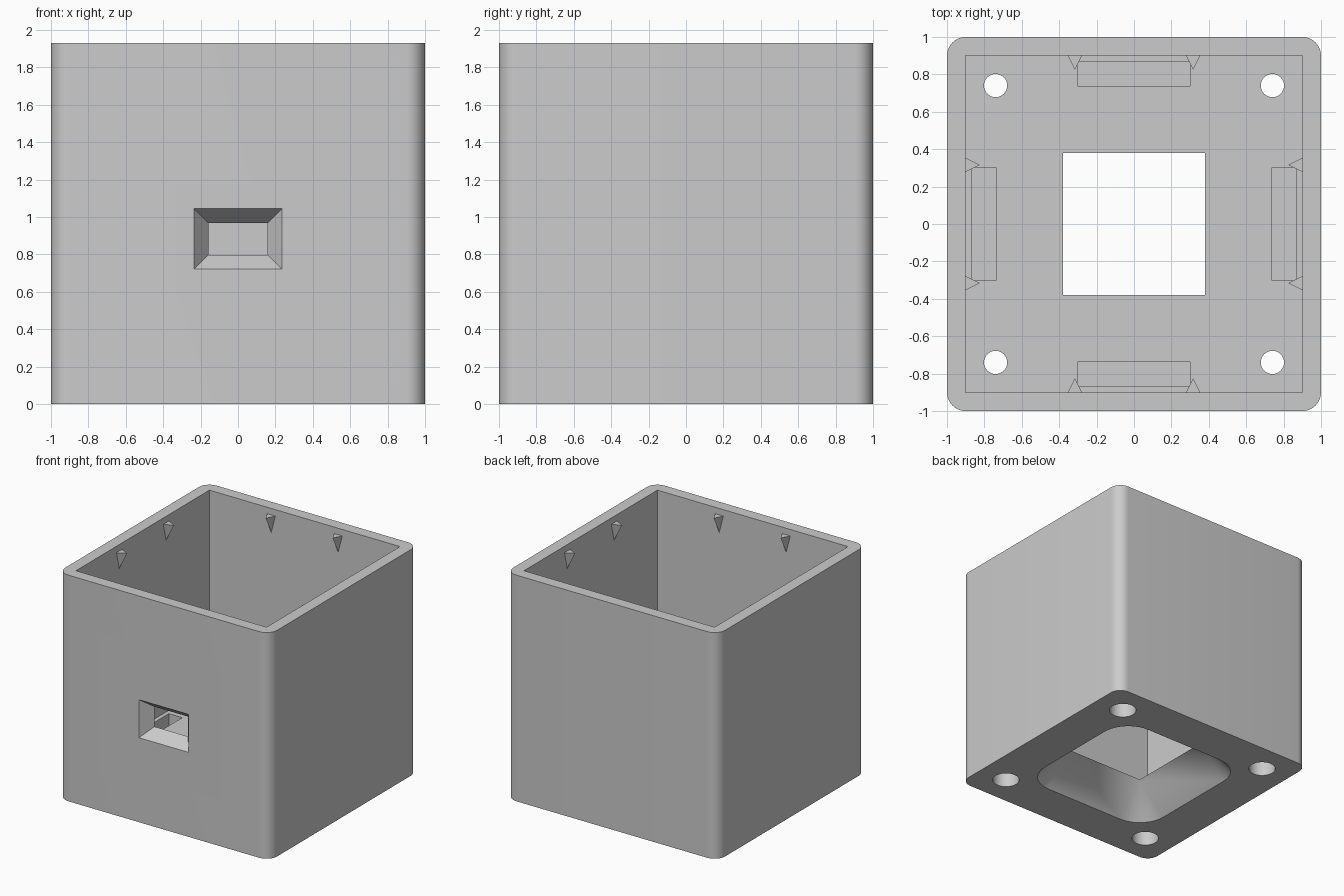
import bpy, bmesh
from math import cos, sin, pi, radians
from mathutils import Matrix, Vector

cube = bpy.data.objects.get("Cube")
if cube:
    bpy.data.objects.remove(cube, do_unlink=True)

HEIGHT, FLOOR, INNER = 1.93, 0.26, 0.9

grey = bpy.data.materials.new("plain grey")
grey.use_nodes = True
colour = (0.6, 0.6, 0.6, 1)
grey.diffuse_color = colour
grey.node_tree.nodes["Principled BSDF"].inputs["Base Color"].default_value = colour


def hull(name, points):
    """Convex solid around the points."""
    bm = bmesh.new()
    for p in points:
        bm.verts.new(p)
    bmesh.ops.convex_hull(bm, input=bm.verts)
    bmesh.ops.dissolve_limit(bm, angle_limit=0.001, verts=bm.verts, edges=bm.edges)
    bmesh.ops.recalc_face_normals(bm, faces=bm.faces)
    mesh = bpy.data.meshes.new(name)
    bm.to_mesh(mesh)
    bm.free()
    mesh.materials.append(grey)
    obj = bpy.data.objects.new(name, mesh)
    bpy.context.collection.objects.link(obj)
    return obj


def rounded(half, radius, z, steps=10):
    """Outline of a rounded square."""
    c = half - radius
    return [(sx * (c + radius * cos(i * pi / 2 / steps)),
             sy * (c + radius * sin(i * pi / 2 / steps)), z)
            for sx in (-1, 1) for sy in (-1, 1) for i in range(steps + 1)]


def rect(x0, x1, y0, y1, z):
    return [(x, y, z) for x in (x0, x1) for y in (y0, y1)]


def disc(x, y, r, z, n=32):
    return [(x + r * cos(2 * pi * i / n), y + r * sin(2 * pi * i / n), z) for i in range(n)]


def cut(target, cutter):
    mod = target.modifiers.new("cut", "BOOLEAN")
    mod.operation, mod.solver, mod.object = "DIFFERENCE", "EXACT", cutter
    bpy.context.view_layer.objects.active = target
    bpy.ops.object.modifier_apply(modifier=mod.name)
    bpy.data.objects.remove(cutter, do_unlink=True)


# Box with rounded upright corners and an open top
box = hull("box", rounded(1, 0.1, 0) + rounded(1, 0.1, HEIGHT))
cut(box, hull("cavity", rect(-INNER, INNER, -INNER, INNER, FLOOR)
              + rect(-INNER, INNER, -INNER, INNER, 2.2)))

# Floor opening, flared towards the underside
cut(box, hull("flared_opening", rounded(0.64, 0.26, -0.01)
              + rect(-0.38, 0.38, -0.38, 0.38, FLOOR)
              + rect(-0.37, 0.37, -0.37, 0.37, FLOOR + 0.01)))

# Screw holes, counterbored from below
for x in (-0.74, 0.74):
    for y in (-0.74, 0.74):
        cut(box, hull("screw_hole", disc(x, y, 0.062, -0.1) + disc(x, y, 0.062, 0.4)))
        cut(box, hull("counterbore", disc(x, y, 0.108, -0.1) + disc(x, y, 0.108, 0.15)))

# Bevelled front window
slope = 0.77


def window_ring(y):
    grow = (-INNER - y) * slope
    return [(sx * (0.158 + grow), y, 0.883 + sz * (0.085 + grow))
            for sx in (-1, 1) for sz in (-1, 1)]


cut(box, hull("window", window_ring(-1.05) + window_ring(-0.85)))

# Floor slots and wall catches, repeated on each side
for turn, side in enumerate(("back", "left", "front", "right")):
    spin = Matrix.Rotation(-turn * pi / 2, 4, "Z")
    slot = hull("slot", [spin @ Vector(p) for z in (0.08, 0.4)
                         for p in rect(-0.303, 0.303, 0.738, 0.865, z)])
    cut(box, slot)
    for x in (-0.316, 0.316):
        hull(side + "_catch", [spin @ Vector(p) for p in (
            (x - 0.038, INNER, 1.875), (x + 0.038, INNER, 1.875),
            (x, 0.825, 1.875), (x, INNER, 1.725))])

# Smooth the rounded surfaces, keep edges sharp
bpy.ops.object.select_all(action="DESELECT")
box.select_set(True)
bpy.context.view_layer.objects.active = box
bpy.ops.object.shade_smooth_by_angle(angle=radians(30))
